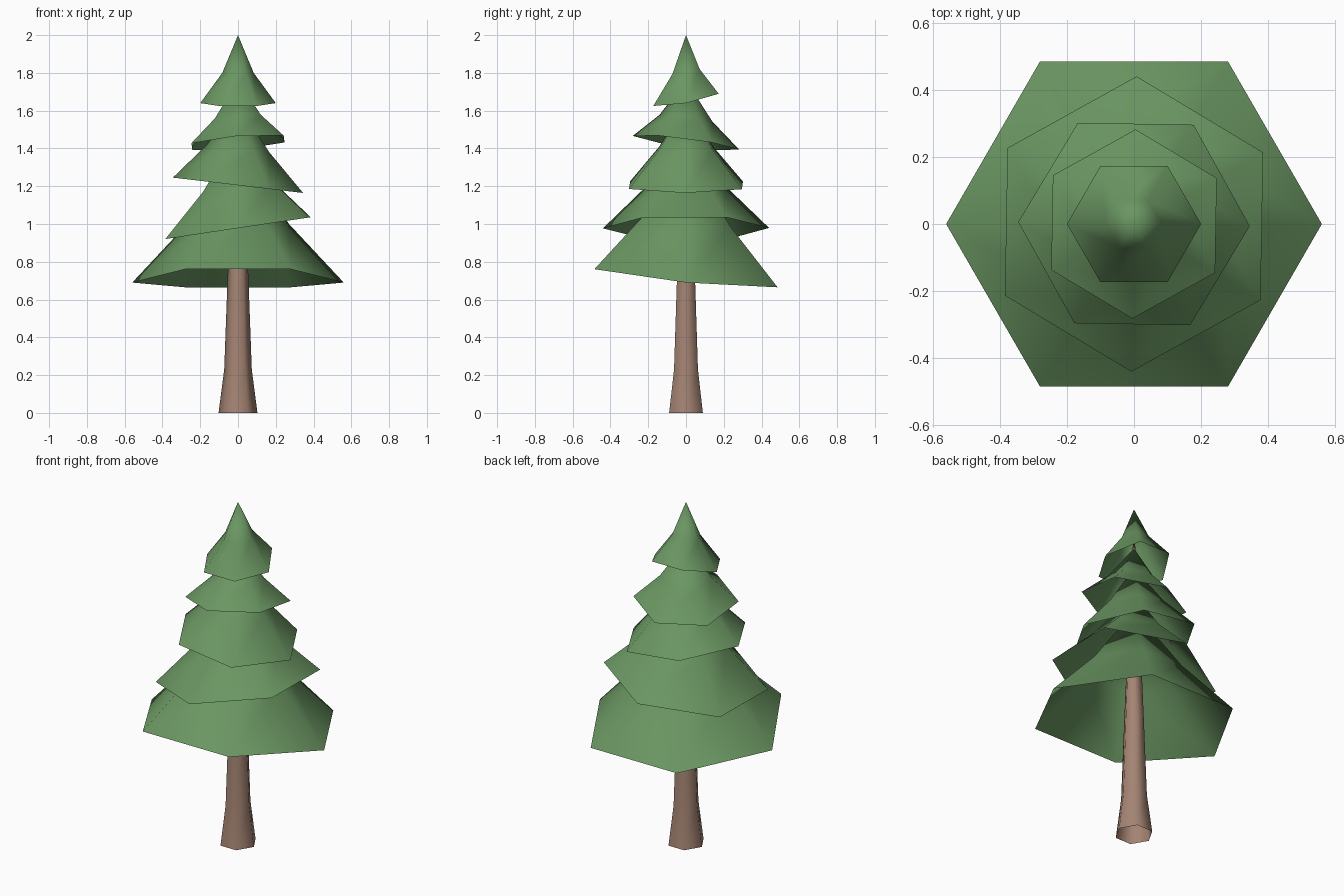
import bpy, bmesh
from math import cos, sin, radians

if "Cube" in bpy.data.objects:
    bpy.data.objects.remove(bpy.data.objects["Cube"])


def material(name, rgb):
    m = bpy.data.materials.new(name)
    m.diffuse_color = (*rgb, 1)
    m.use_nodes = True
    m.node_tree.nodes["Principled BSDF"].inputs["Base Color"].default_value = m.diffuse_color
    return m


GREEN = material("needle green", (0.145, 0.305, 0.122))
BROWN = material("bark brown", (0.37, 0.23, 0.17))


def hex_skin(name, rings, mat, turn=0, tip=None, tilt=lambda x, y: 0):
    """Six-sided open skin through (radius, z) rings, optionally ending in a tip.
    tilt raises the ring points, measured at the outermost (first) ring."""
    bm = bmesh.new()
    r0 = rings[0][0]
    loops = []
    for r, z in rings:
        loop = []
        for i in range(6):
            a = radians(60 * i + turn)
            k = r / r0
            x, y = r * cos(a), r * sin(a)
            loop.append(bm.verts.new((x, y, z + k * tilt(x / k, y / k))))
        loops.append(loop)
    for a, b in zip(loops, loops[1:]):
        for i in range(6):
            j = (i + 1) % 6
            bm.faces.new((a[i], a[j], b[j], b[i]))
    if tip is not None:
        top = bm.verts.new((0, 0, tip))
        for i in range(6):
            bm.faces.new((loops[-1][i], loops[-1][(i + 1) % 6], top))
    for f in bm.faces:
        f.smooth = True
    me = bpy.data.meshes.new(name)
    bm.to_mesh(me)
    bm.free()
    me.materials.append(mat)
    ob = bpy.data.objects.new(name, me)
    bpy.context.collection.objects.link(ob)
    return ob


# Trunk, flared at the foot and running up inside the branches
hex_skin("trunk", [(0.103, 0), (0.073, 0.23), (0.055, 0.72), (0.018, 1.65)],
         BROWN, tip=1.85)

# Branch skirts, bottom to top, each with its own tilted rim
hex_skin("branches_1", [(0.56, 0.69), (0.27, 1.0)], GREEN, 0, 1.38,
         lambda x, y: -0.099 * y + 0.097 * y * y)
hex_skin("branches_2", [(0.44, 0.978), (0.21, 1.20)], GREEN, 29, 1.48,
         lambda x, y: 0.15 * x)
hex_skin("branches_3", [(0.345, 1.205), (0.165, 1.40)], GREEN, -1, 1.64,
         lambda x, y: -0.118 * x)
hex_skin("branches_4", [(0.282, 1.43), (0.14, 1.56)], GREEN, 29, 1.76,
         lambda x, y: 0.08 * x - 0.13 * y)
hex_skin("branches_5", [(0.2, 1.64), (0.083, 1.80)], GREEN, 0, 2.0,
         lambda x, y: 0.186 * y + 0.57 * y * y)
